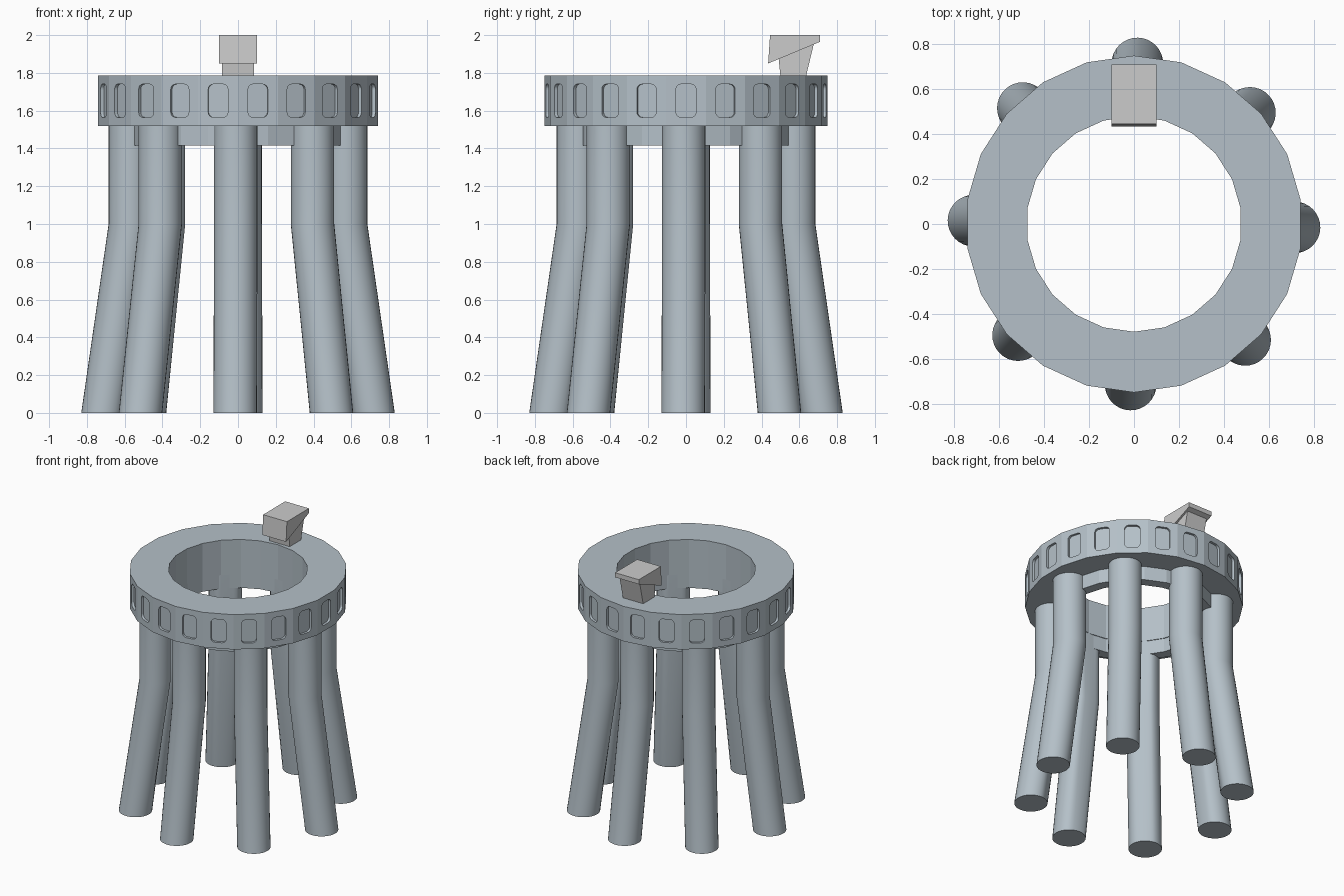
import bpy, bmesh
from math import sin, cos, pi, radians
from mathutils import Vector

if "Cube" in bpy.data.objects:
    bpy.data.objects.remove(bpy.data.objects["Cube"])

SIDES = 22
steel = bpy.data.materials.new("blue_grey")
steel.diffuse_color = (0.46, 0.53, 0.58, 1)
steel.use_nodes = True
steel.node_tree.nodes["Principled BSDF"].inputs["Base Color"].default_value = steel.diffuse_color


def finish(bm, name, mat=None):
    bmesh.ops.remove_doubles(bm, verts=bm.verts, dist=1e-5)
    bmesh.ops.recalc_face_normals(bm, faces=bm.faces)
    me = bpy.data.meshes.new(name)
    bm.to_mesh(me)
    bm.free()
    ob = bpy.data.objects.new(name, me)
    bpy.context.collection.objects.link(ob)
    if mat:
        me.materials.append(mat)
    return ob


def poly(bm, pts):
    bm.faces.new([bm.verts.new(p) for p in pts])


def rim(r, i, z):
    a = pi / 2 + 2 * pi * i / SIDES
    return Vector((r * cos(a), r * sin(a), z))


def window_wall(bm, lo_a, lo_b, z1, hw=0.053, hh=0.088, rad=0.028, depth=0.018):
    # one flat ring side with a recessed rounded window
    u = (lo_b - lo_a).normalized()
    w = Vector((0, 0, 1))
    n = u.cross(w)
    half = (lo_b - lo_a).length / 2
    hz = (z1 - lo_a.z) / 2
    c = (lo_a + lo_b) / 2 + w * hz
    corners, arcs = [], []
    for k, (sx, sz) in enumerate(((1, 1), (-1, 1), (-1, -1), (1, -1))):
        corners.append(c + u * sx * half + w * sz * hz)
        m = c + u * sx * (hw - rad) + w * sz * (hh - rad)
        arcs.append([m + rad * (u * cos(pi / 2 * (k + t / 4)) + w * sin(pi / 2 * (k + t / 4)))
                     for t in range(5)])
    for k in range(4):
        j = (k + 1) % 4
        for t in range(4):
            poly(bm, (corners[k], arcs[k][t + 1], arcs[k][t]))
        poly(bm, (corners[k], corners[j], arcs[j][0], arcs[k][4]))
    loop = [p for arc in arcs for p in arc]
    inner = [p - n * depth for p in loop]
    for k in range(len(loop)):
        j = (k + 1) % len(loop)
        poly(bm, (loop[k], loop[j], inner[j], inner[k]))
    poly(bm, inner)


def ring(name, ro, ri, z0, z1, windows=False):
    bm = bmesh.new()
    for i in range(SIDES):
        o0, o1, p0, p1 = rim(ro, i, z0), rim(ro, i + 1, z0), rim(ro, i, z1), rim(ro, i + 1, z1)
        a0, a1, b0, b1 = rim(ri, i, z0), rim(ri, i + 1, z0), rim(ri, i, z1), rim(ri, i + 1, z1)
        if windows:
            window_wall(bm, o0, o1, z1)
        else:
            poly(bm, (o0, o1, p1, p0))
        poly(bm, (p0, p1, b1, b0))
        poly(bm, (b0, b1, a1, a0))
        poly(bm, (a0, a1, o1, o0))
    return finish(bm, name, steel)


def leg(name, angle):
    # vertical upper tube that bends outward to the floor
    bm = bmesh.new()
    n, r = 32, 0.115
    radial = Vector((cos(angle), sin(angle), 0))
    side = Vector((-sin(angle), cos(angle), 0))
    rings = []
    for dist, z in ((0.715, 0), (0.57, 1.0), (0.57, 1.53)):
        pts = []
        for k in range(n):
            a = 2 * pi * k / n
            d = max(dist + r * cos(a), 0.48)   # trimmed flush with the hole
            pts.append(bm.verts.new(radial * d + side * r * sin(a) + Vector((0, 0, z))))
        rings.append(pts)
    for lo, hi in zip(rings, rings[1:]):
        for k in range(n):
            j = (k + 1) % n
            bm.faces.new((lo[k], lo[j], hi[j], hi[k]))
    bm.faces.new(rings[0])
    bm.faces.new(rings[-1])
    for f in bm.faces:
        f.smooth = len(f.verts) == 4
    for e in bm.edges:
        if any(len(f.verts) > 4 for f in e.link_faces):
            e.smooth = False
    return finish(bm, name, steel)


def prism(name, hw, profile):
    # (y, z) profile extruded along x
    bm = bmesh.new()
    a = [(-hw, y, z) for y, z in profile]
    b = [(hw, y, z) for y, z in profile]
    poly(bm, a)
    poly(bm, b)
    for k in range(len(a)):
        j = (k + 1) % len(a)
        poly(bm, (a[k], a[j], b[j], b[k]))
    return finish(bm, name)


# rings
ring("main_ring", 0.75, 0.48, 1.52, 1.785, windows=True)
ring("lower_ring", 0.56, 0.485, 1.415, 1.525)

# eight legs
for i in range(8):
    leg(f"leg_{i + 1}", radians(45 * i - 1.2))

# small wedge head on a tapered base
prism("head_base", 0.085, [(0.50, 1.78), (0.635, 1.78), (0.677, 1.955), (0.49, 1.88)])
prism("head_wedge", 0.1, [(0.435, 1.85), (0.71, 1.965), (0.71, 2.0), (0.445, 2.0)])
